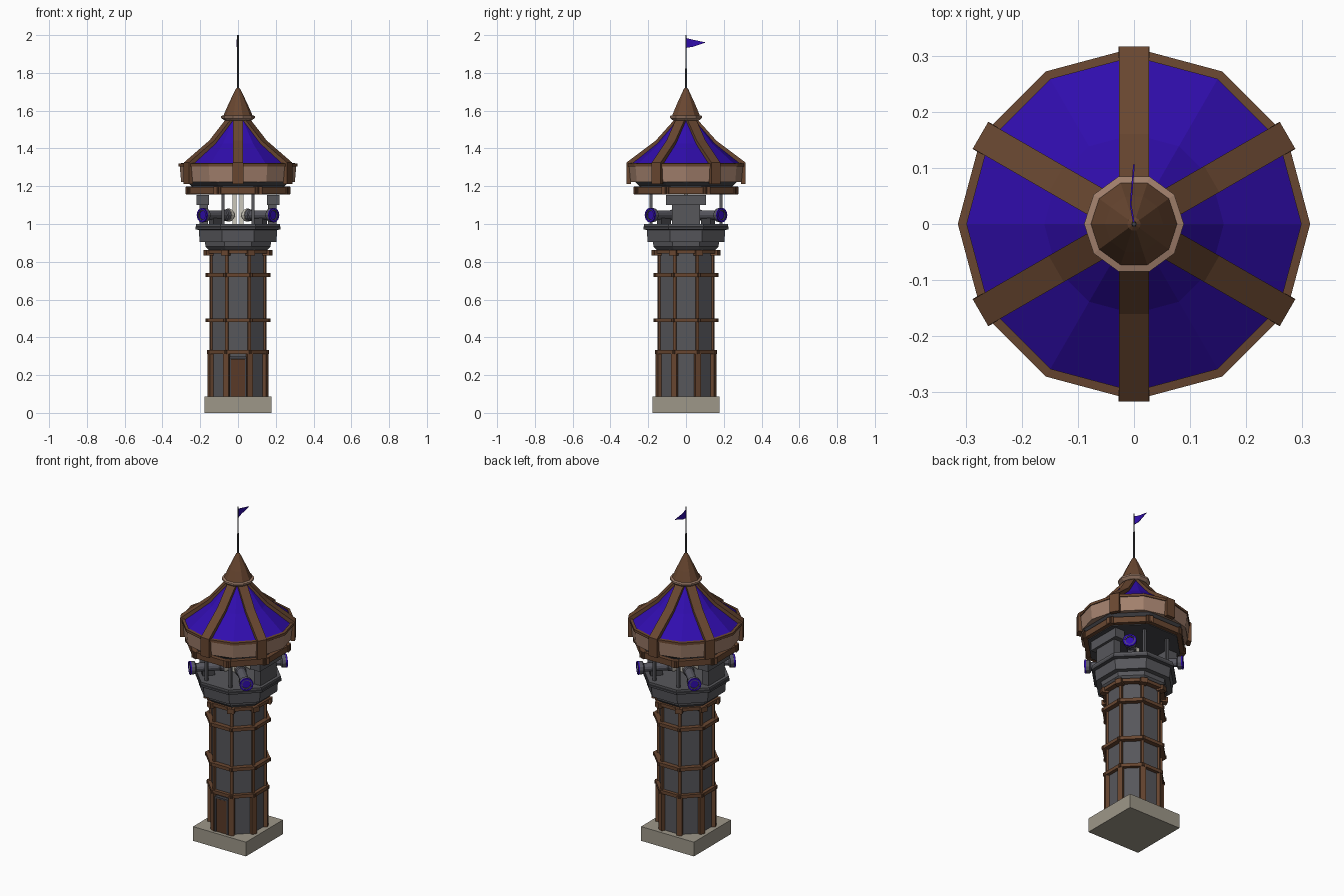
import bpy, bmesh, math
from mathutils import Matrix, Vector

if "Cube" in bpy.data.objects:
    bpy.data.objects.remove(bpy.data.objects["Cube"])

def material(name, r, g, b):
    m = bpy.data.materials.new(name)
    m.diffuse_color = (r, g, b, 1)
    m.use_nodes = True
    m.node_tree.nodes["Principled BSDF"].inputs["Base Color"].default_value = m.diffuse_color
    return m

STONE = material("stone", .095, .095, .105)
DARK = material("dark_stone", .06, .06, .068)
WOOD = material("wood", .14, .062, .03)
DOOR = material("door_wood", .10, .042, .02)
TAN = material("tan_wood", .36, .215, .15)
BLUE = material("roof_blue", .03, .004, .42)
BASE = material("base_stone", .34, .31, .25)
CREAM = material("cream", .6, .57, .5)
IRON = material("iron", .1, .1, .12)
C8 = math.cos(math.pi / 8)

def finish(name, bm, mat, matrix=None):
    bmesh.ops.recalc_face_normals(bm, faces=bm.faces)
    me = bpy.data.meshes.new(name)
    bm.to_mesh(me)
    bm.free()
    me.materials.append(mat)
    ob = bpy.data.objects.new(name, me)
    bpy.context.collection.objects.link(ob)
    if matrix:
        ob.matrix_world = matrix
    return ob

def box(name, size, loc, mat, angle=0):
    """Box placed at loc, then turned about the tower axis."""
    bm = bmesh.new()
    bmesh.ops.create_cube(bm, size=1)
    bmesh.ops.scale(bm, vec=size, verts=bm.verts)
    return finish(name, bm, mat, Matrix.Rotation(angle, 4, 'Z') @ Matrix.Translation(loc))

def lathe(name, profile, n, mat, turn=0, scale=1, matrix=None):
    """Faceted solid of revolution; the ends are capped."""
    bm = bmesh.new()
    rings = []
    for r, z in profile:
        rings.append([bm.verts.new((r * scale * math.cos(turn + i * math.tau / n),
                                    r * scale * math.sin(turn + i * math.tau / n), z)) for i in range(n)])
    for a, b in zip(rings, rings[1:]):
        for i in range(n):
            j = (i + 1) % n
            bm.faces.new((a[i], a[j], b[j], b[i]))
    bm.faces.new(rings[0])
    bm.faces.new(rings[-1])
    bmesh.ops.remove_doubles(bm, verts=bm.verts, dist=1e-5)
    return finish(name, bm, mat, matrix)

def octagon(name, profile, mat):
    """Eight-sided lathe whose radii are measured to the flats."""
    return lathe(name, profile, 8, mat, math.pi / 8, 1 / C8)

def beam_ring(name, apothem, z, height, depth, overhang):
    side = 2 * apothem * math.tan(math.pi / 8) + overhang
    for i in range(8):
        box(f"{name}_{i}", (depth, side, height), (apothem - depth / 2, 0, z), WOOD, i * math.pi / 4)

# Base and shaft
box("base", (.354, .354, .086), (0, 0, .043), BASE)
octagon("shaft", [(.14, .08), (.14, .87)], STONE)

# Timber frame: posts on the corners and rings of beams
for i in range(8):
    a = math.pi / 8 + i * math.pi / 4
    box(f"lower_post_{i}", (.03, .03, .235), (.153, 0, .203), WOOD, a)
    box(f"upper_post_{i}", (.016, .016, .54), (.153, 0, .585), WOOD, a)
    box(f"bracket_{i}", (.04, .04, .03), (.17, 0, .847), WOOD, a)
for k, (z, ap) in enumerate([(.322, .16), (.49, .168), (.73, .168), (.853, .17)]):
    beam_ring(f"ring_{k}", ap, z, .02, .03, .012)

# Door
box("door", (.076, .03, .2), (0, -.14, .185), DOOR)
for s in (-1, 1):
    box("door_jamb", (.01, .035, .21), (s * .041, -.142, .19), DARK)
box("door_lintel", (.092, .035, .01), (0, -.142, .293), DARK)

# Gun platform
octagon("platform", [(.155, .862), (.172, .88), (.175, .905), (.203, .905), (.208, .97),
                     (.222, .975), (.222, 1.0)], STONE)
octagon("platform_trim", [(.208, .968), (.225, .972), (.225, .985), (.215, .99)], DARK)

# Side walls, open front and back with slim posts
for s in (-1, 1):
    box("side_wall", (.045, .15, .11), (s * .182, 0, 1.05), STONE)
    box("side_wall_head", (.065, .21, .055), (s * .187, 0, 1.127), STONE)
    for t in (-1, 1):
        box("slim_post", (.016, .016, .17), (s * .08, t * .185, 1.075), STONE)
for x in (-.018, .018):
    box("centre_post", (.022, .022, .17), (x, 0, 1.075), CREAM)

# Four cannons on the diagonals
barrel = [(.0, .05), (.02, .055), (.031, .075), (.031, .1), (.026, .105), (.024, .235),
          (.037, .242), (.037, .268), (.024, .268), (.021, .21), (0, .21)]
for i in range(4):
    a = math.pi / 4 + i * math.pi / 2
    m = (Matrix.Translation((0, 0, 1.047)) @ Matrix.Rotation(a, 4, 'Z')
         @ Matrix.Rotation(math.pi / 2, 4, 'Y'))
    lathe(f"cannon_{i}", barrel, 12, IRON, matrix=m)
    lathe(f"cannon_breech_{i}", [(0, .035), (.02, .042), (.034, .062), (.034, .08), (0, .08)], 12, CREAM, matrix=m)
    lathe(f"muzzle_ring_{i}", [(.032, .262), (.0385, .262), (.0385, .271), (.029, .271), (.029, .262)],
          12, BLUE, matrix=m)
    box(f"cannon_mount_{i}", (.07, .035, .04), (.165, 0, 1.015), DARK, a)

# Roof underside, beam ring and eave band
octagon("roof_floor", [(.245, 1.155), (.245, 1.2), (.27, 1.225)], DARK)
beam_ring("eave_ring", .27, 1.178, .036, .03, .02)
for i in range(8):
    box(f"eave_block_{i}", (.025, .04, .042), (.278, 0, 1.178), WOOD, math.pi / 8 + i * math.pi / 4)
lathe("eave_band", [(.27, 1.222), (.301, 1.222), (.309, 1.31), (.29, 1.312)], 12, TAN)
lathe("eave_rim", [(.3, 1.305), (.314, 1.305), (.314, 1.32), (.298, 1.322), (.298, 1.305)], 12, WOOD)

# Roof with six ribs
lathe("roof", [(.302, 1.312), (.16, 1.425), (.045, 1.558)], 12, BLUE)
path = [(.316, 1.325), (.16, 1.442), (.05, 1.565)]
for k in range(6):
    a = math.radians(30 + 60 * k)
    bm = bmesh.new()
    rows = [[bm.verts.new((r, y, z + dz)) for y, dz in ((-.027, 0), (.027, 0), (.027, -.03), (-.027, -.03))]
            for r, z in path]
    for p, q in zip(rows, rows[1:]):
        for i in range(4):
            j = (i + 1) % 4
            bm.faces.new((p[i], p[j], q[j], q[i]))
    bm.faces.new(rows[0])
    bm.faces.new(rows[-1])
    finish(f"rib_{k}", bm, WOOD, Matrix.Rotation(a, 4, 'Z'))
    box(f"rib_end_{k}", (.024, .056, .112), (.304, 0, 1.268), WOOD, a)

# Cap, pole and flag
lathe("cap_collar", [(.05, 1.545), (.075, 1.55), (.089, 1.562), (.089, 1.572), (.078, 1.575)], 10, TAN)
lathe("cap", [(.079, 1.57), (.052, 1.632), (.012, 1.715), (0, 1.725)], 10, WOOD)
lathe("pole", [(.005, 1.7), (.004, 2.0)], 6, DARK)
bm = bmesh.new()
pts = [(0, 0, 1.985), (0, 0, 1.932), (-.006, .035, 1.938), (-.006, .035, 1.976), (0, .106, 1.961)]
v = [bm.verts.new(p) for p in pts]
bm.faces.new((v[0], v[1], v[2], v[3]))
bm.faces.new((v[3], v[2], v[4]))
flag = finish("flag", bm, BLUE)
solid = flag.modifiers.new("thickness", 'SOLIDIFY')
solid.thickness = .003
solid.offset = 0
